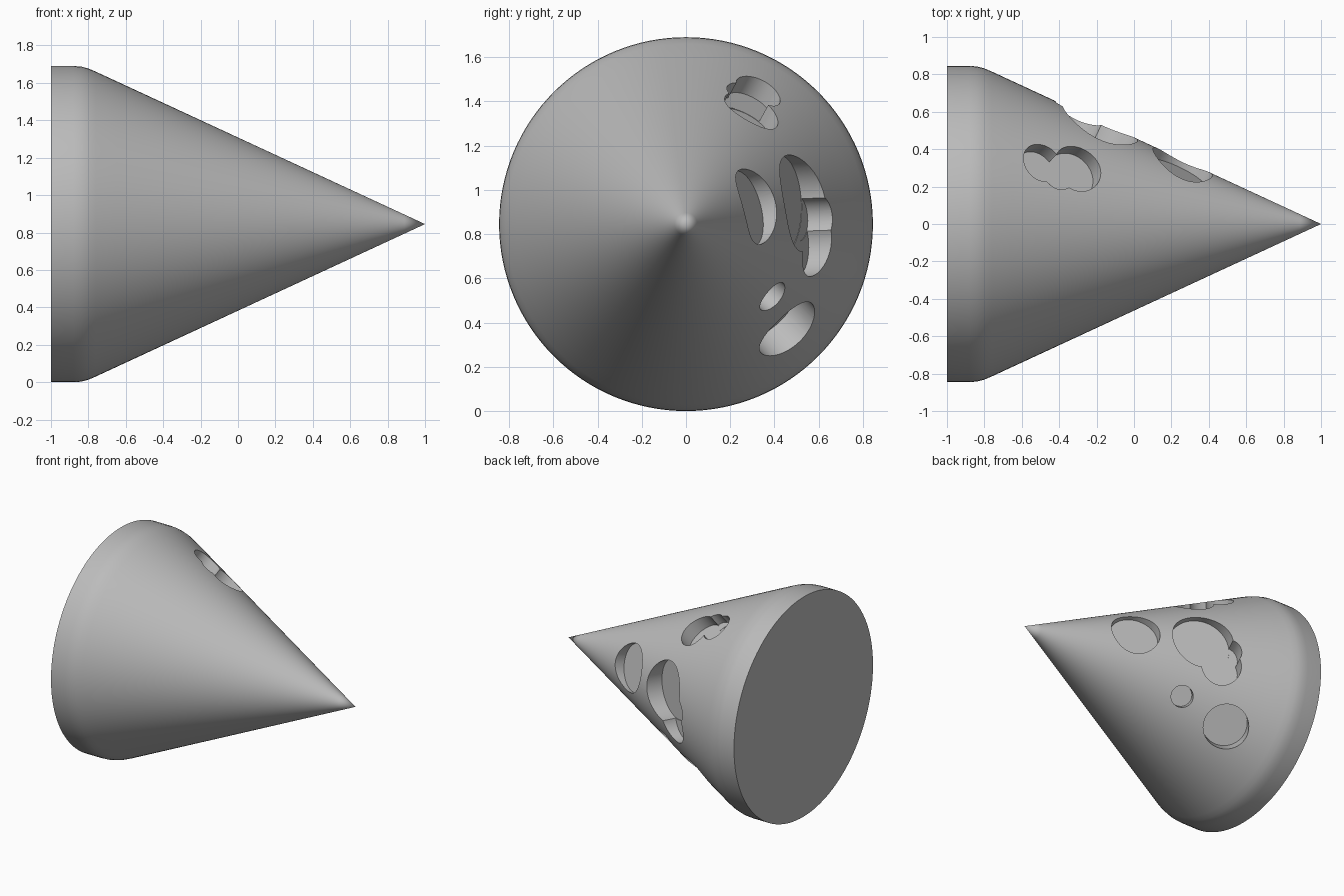
import bpy, bmesh, math
from mathutils import Vector, Matrix

if "Cube" in bpy.data.objects:
    bpy.data.objects.remove(bpy.data.objects["Cube"], do_unlink=True)

AXIS_Z = 0.845
SLOPE = 0.463            # cone radius gained per unit away from the tip
SEGMENTS = 128

grey = bpy.data.materials.new("plain grey")
grey.use_nodes = True
grey.diffuse_color = (0.5, 0.5, 0.5, 1)
grey.node_tree.nodes["Principled BSDF"].inputs["Base Color"].default_value = (0.5, 0.5, 0.5, 1)


def mesh_object(name, bm):
    bmesh.ops.recalc_face_normals(bm, faces=bm.faces)
    mesh = bpy.data.meshes.new(name)
    bm.to_mesh(mesh)
    bm.free()
    obj = bpy.data.objects.new(name, mesh)
    bpy.context.collection.objects.link(obj)
    mesh.materials.append(grey)
    return obj


def volume(mesh):
    bm = bmesh.new()
    bm.from_mesh(mesh)
    result = bm.calc_volume()
    bm.free()
    return result


def carve(target, cutter):
    """Subtract the cutter, keeping the first solver result that is sound."""
    before = volume(target.data)
    for solver in ('MANIFOLD', 'EXACT', 'FLOAT'):
        cut = target.modifiers.new("crater", 'BOOLEAN')
        cut.operation = 'DIFFERENCE'
        cut.solver = solver
        cut.object = cutter
        graph = bpy.context.evaluated_depsgraph_get()
        graph.update()
        mesh = bpy.data.meshes.new_from_object(target.evaluated_get(graph))
        target.modifiers.remove(cut)
        if 0.9 * before < volume(mesh) < before:
            target.data = mesh
            return


def surface_point(x, degrees):
    """Point on the cone; the angle is measured up from the back (+y)."""
    a = math.radians(degrees)
    r = SLOPE * (1 - x)
    return Vector((x, r * math.cos(a), AXIS_Z + r * math.sin(a)))


def surface_normal(degrees):
    a = math.radians(degrees)
    return Vector((SLOPE, math.cos(a), math.sin(a))).normalized()


# Cone body: rings along the x axis with a rounded base edge and a sharp tip
profile = [(-1, 0.845), (-0.88, 0.845), (-0.84, 0.8425), (-0.8, 0.832)]
steps = 16
for i in range(steps):
    x = -0.76 + 1.76 * i / steps
    profile.append((x, SLOPE * (1 - x)))
bm = bmesh.new()
rings = []
for x, r in profile:
    angles = [math.tau * i / SEGMENTS for i in range(SEGMENTS)]
    rings.append([bm.verts.new((x, r * math.cos(a), AXIS_Z + r * math.sin(a))) for a in angles])
tip = bm.verts.new((1, 0, AXIS_Z))
bm.faces.new(rings[0])
for i in range(SEGMENTS):
    j = (i + 1) % SEGMENTS
    for near, far in zip(rings, rings[1:]):
        bm.faces.new((near[i], near[j], far[j], far[i]))
    bm.faces.new((rings[-1][i], rings[-1][j], tip))
body = mesh_object("cone_body", bm)

# Craters: (axis angle, depth, [(x, angle, radius) of each round lobe])
craters = [
    (61, 0.10, [(-0.30, 60, 0.135), (-0.49, 61.4, 0.11), (-0.40, 64.4, 0.10)]),
    (2, 0.125, [(-0.18, 10, 0.22), (-0.34, 2.5, 0.10), (-0.30, -8.6, 0.145)]),
    (15, 0.075, [(0.26, 15, 0.175)]),
    (-46, 0.14, [(-0.45, -46, 0.16)]),
    (-40, 0.08, [(-0.11, -40, 0.078)]),
]
for axis_angle, depth, lobes in craters:
    normal = surface_normal(axis_angle)
    turn = normal.to_track_quat('Z', 'Y').to_matrix().to_4x4()
    floor = surface_point(lobes[0][0], axis_angle) - normal * depth
    height = depth + 0.15
    for step, (x, angle, radius) in enumerate(lobes):
        # Slide each lobe along the shared axis to a nearly level floor
        p = surface_point(x, angle)
        p += normal * ((floor - p).dot(normal) + 0.002 * step)
        bm = bmesh.new()
        bmesh.ops.create_cone(bm, cap_ends=True, segments=64, radius1=radius,
                              radius2=radius, depth=height,
                              matrix=Matrix.Translation(p + normal * height / 2) @ turn)
        cutter = mesh_object("crater_cutter", bm)
        cutter.hide_render = True
        carve(body, cutter)
        bpy.data.objects.remove(cutter, do_unlink=True)

# Smooth shading with crisp crater rims
bpy.ops.object.select_all(action='DESELECT')
body.select_set(True)
bpy.context.view_layer.objects.active = body
bpy.ops.object.shade_smooth_by_angle(angle=math.radians(30))
